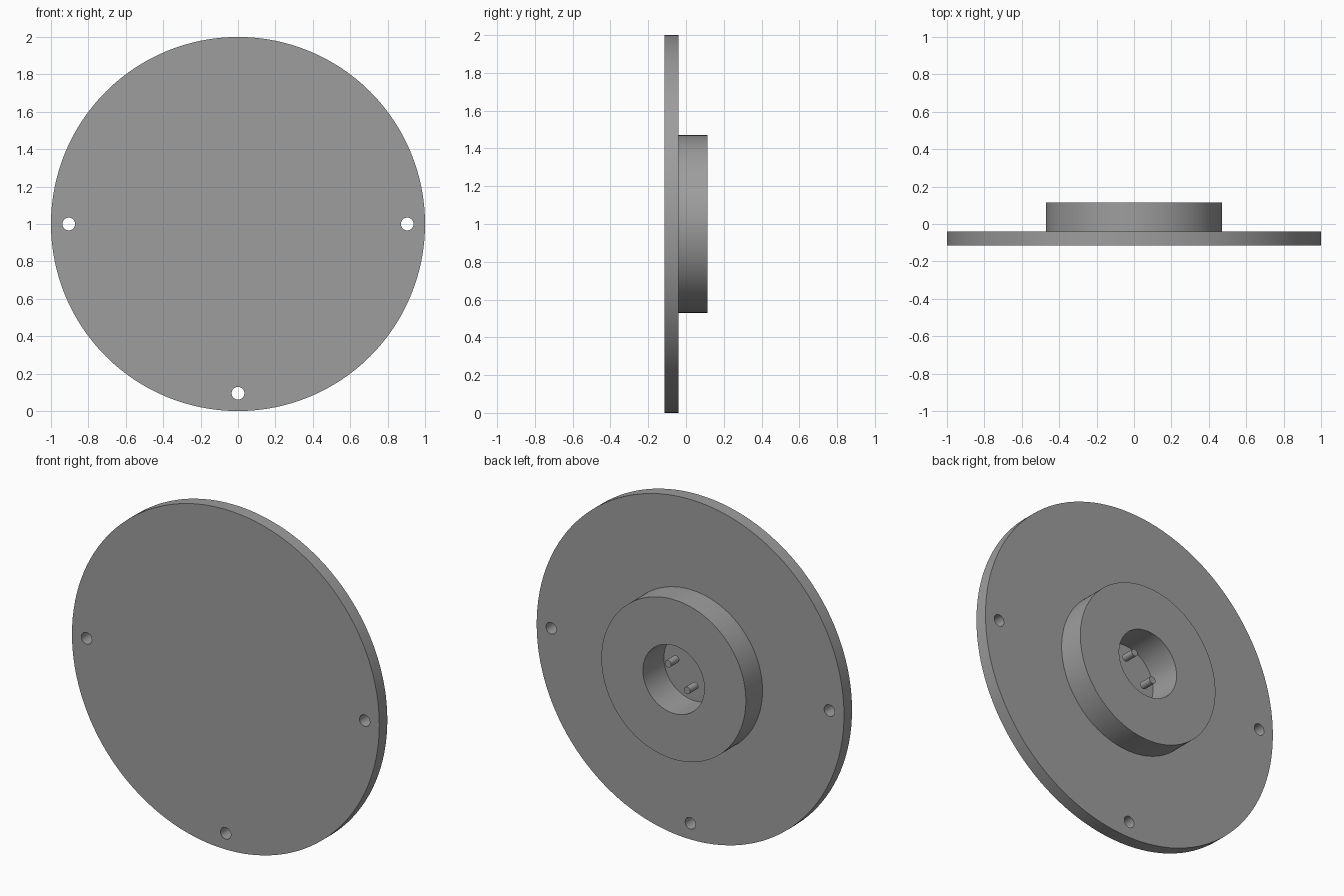
import bpy
import math

if "Cube" in bpy.data.objects:
    bpy.data.objects.remove(bpy.data.objects["Cube"])

# Main dimensions (the disc axis runs along y at height 1)
PLATE_FRONT, PLATE_BACK, HUB_BACK = -0.115, -0.04, 0.115
RECESS_FLOOR = -0.08
HOLE_OFFSET, HOLE_RADIUS = 0.905, 0.034

grey = bpy.data.materials.new("grey")
grey.diffuse_color = (0.34, 0.34, 0.34, 1.0)
grey.use_nodes = True
grey.node_tree.nodes["Principled BSDF"].inputs["Base Color"].default_value = grey.diffuse_color


def cylinder(name, radius, y0, y1, x=0.0, z=1.0, sides=128):
    """Cylinder along y between y0 and y1."""
    bpy.ops.mesh.primitive_cylinder_add(
        vertices=sides, radius=radius, depth=y1 - y0,
        location=(x, (y0 + y1) / 2, z), rotation=(math.pi / 2, 0, 0))
    obj = bpy.context.object
    obj.name = name
    obj.data.materials.append(grey)
    return obj


def cut(target, cutter):
    """Subtract a cutter, apply the result and remove the cutter."""
    cutter.hide_render = True
    bpy.context.view_layer.objects.active = target
    mod = target.modifiers.new("cut", 'BOOLEAN')
    mod.operation = 'DIFFERENCE'
    mod.solver = 'EXACT'
    mod.object = cutter
    bpy.ops.object.modifier_apply(modifier=mod.name)
    bpy.data.objects.remove(cutter, do_unlink=True)


def smooth(obj):
    bpy.ops.object.select_all(action='DESELECT')
    obj.select_set(True)
    bpy.context.view_layer.objects.active = obj
    bpy.ops.object.shade_smooth_by_angle(angle=math.radians(30))


# Large round plate with three screw holes and a shallow pocket
plate = cylinder("plate", 1.0, PLATE_FRONT, PLATE_BACK)
for x, z in ((-HOLE_OFFSET, 1), (HOLE_OFFSET, 1), (0, 1 - HOLE_OFFSET)):
    cut(plate, cylinder("hole_cutter", HOLE_RADIUS, -0.3, 0.3, x, z, 32))
cut(plate, cylinder("pocket_cutter", 0.2, RECESS_FLOOR, 0.3, sides=64))
smooth(plate)

# Raised hub ring on the back, open through the middle
hub = cylinder("hub", 0.47, PLATE_BACK, HUB_BACK)
cut(hub, cylinder("bore_cutter", 0.2, -0.3, 0.3, sides=64))
smooth(hub)

# Two contact pins set diagonally inside the recess
for side, label in ((1, "upper"), (-1, "lower")):
    smooth(cylinder(label + "_pin", 0.021, 0.003, 0.079,
                    0.062 * side, 1 + 0.062 * side, 24))
